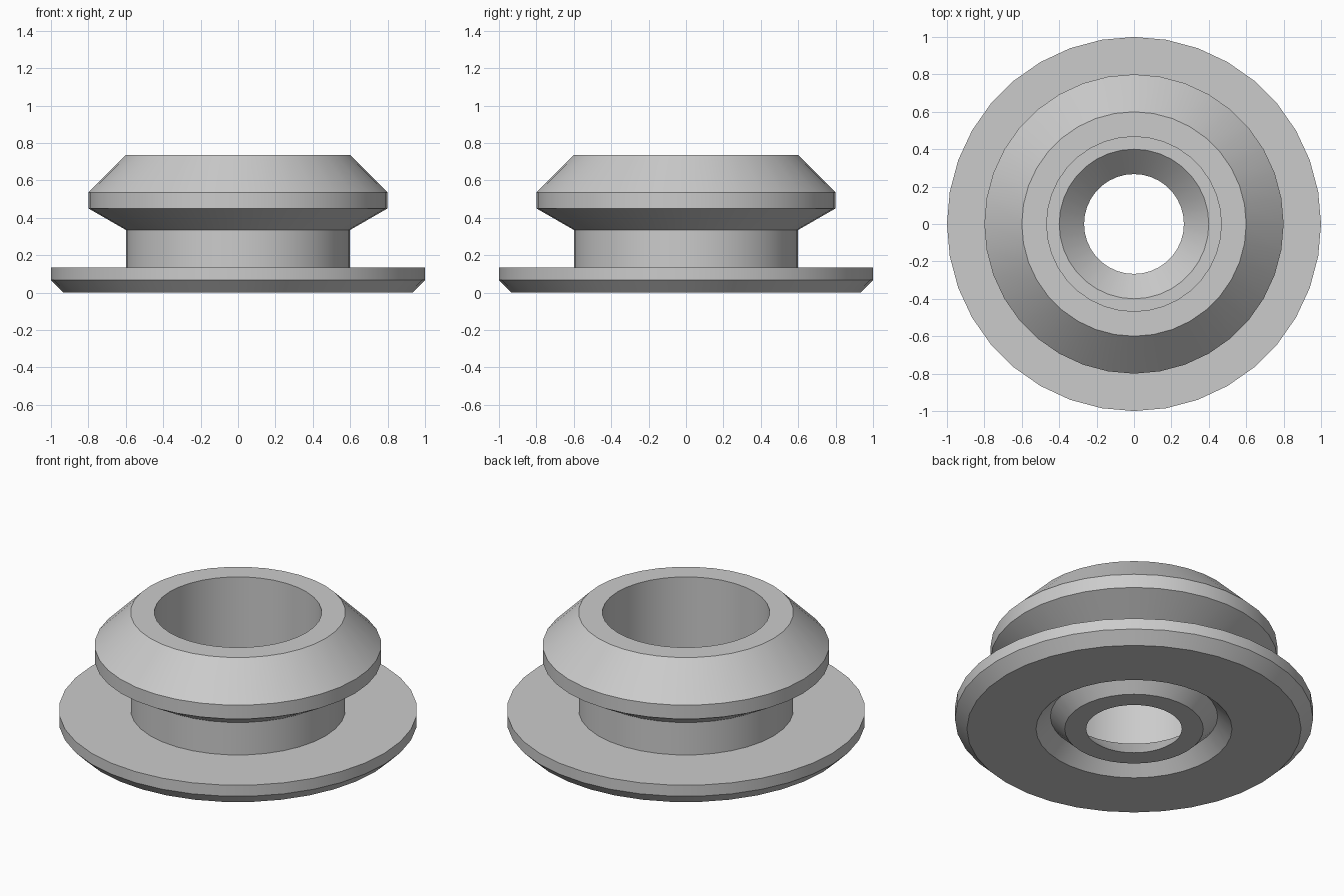
import bpy
import bmesh
import math

cube = bpy.data.objects.get("Cube")
if cube:
    bpy.data.objects.remove(cube, do_unlink=True)

SEGMENTS = 36


def make_material(name, colour):
    mat = bpy.data.materials.new(name)
    mat.use_nodes = True
    mat.diffuse_color = colour
    mat.node_tree.nodes["Principled BSDF"].inputs["Base Color"].default_value = colour
    return mat


def lathe(name, profile, mat):
    """Spin a closed (radius, height) profile around the z axis."""
    bm = bmesh.new()
    rings = []
    for radius, height in profile:
        ring = []
        for i in range(SEGMENTS):
            a = math.tau * i / SEGMENTS
            ring.append(bm.verts.new((radius * math.cos(a), radius * math.sin(a), height)))
        rings.append(ring)
    for k, ring in enumerate(rings):
        above = rings[(k + 1) % len(rings)]
        for i in range(SEGMENTS):
            j = (i + 1) % SEGMENTS
            bm.faces.new((ring[i], ring[j], above[j], above[i]))
    bmesh.ops.recalc_face_normals(bm, faces=bm.faces)
    mesh = bpy.data.meshes.new(name)
    bm.to_mesh(mesh)
    bm.free()
    mesh.materials.append(mat)
    obj = bpy.data.objects.new(name, mesh)
    bpy.context.collection.objects.link(obj)
    bpy.context.view_layer.objects.active = obj
    obj.select_set(True)
    bpy.ops.object.shade_smooth_by_angle(angle=math.radians(25))
    obj.select_set(False)
    return obj


grey = make_material("grey rubber", (0.6, 0.6, 0.6, 1.0))

# Flange, neck and barbed head on the outside
outside = [
    (0.933, 0.0), (1.0, 0.067), (1.0, 0.135),
    (0.6, 0.135), (0.6, 0.335),
    (0.8, 0.45), (0.8, 0.535), (0.6, 0.735),
]
# Deep bore with a small floor and a funnel down to the hole
bore = [(0.467, 0.735), (0.467, 0.135), (0.4, 0.135), (0.267, 0.0)]
# V-shaped flex groove around the hole on the underside
groove = [(0.387, 0.0), (0.467, 0.08), (0.547, 0.0)]

lathe("grommet", outside + bore + groove, grey)
